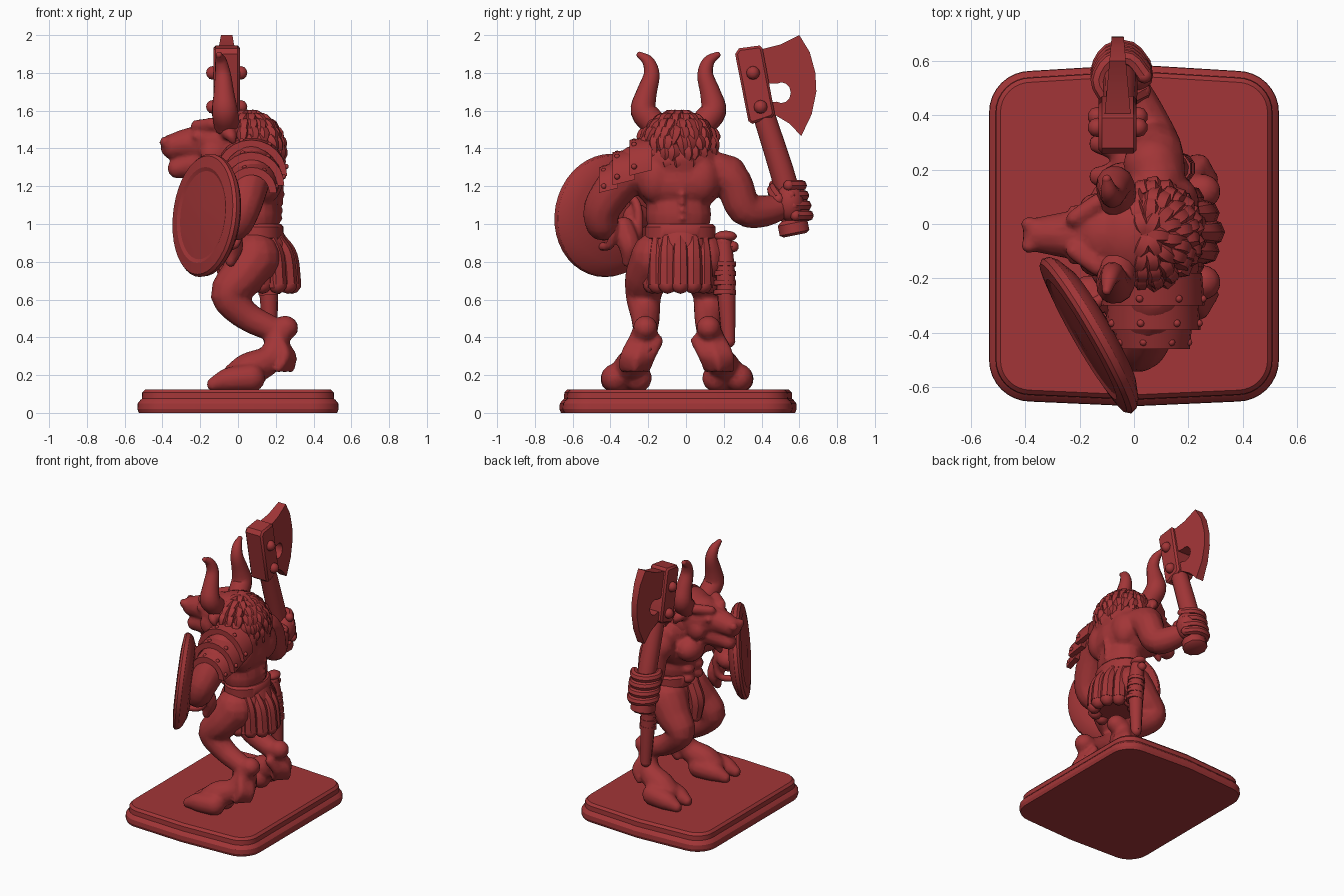
import bpy, bmesh, math, random
from mathutils import Vector, Matrix, Euler

random.seed(4)
if "Cube" in bpy.data.objects:
    bpy.data.objects.remove(bpy.data.objects["Cube"])

red = bpy.data.materials.new("dark red")
red.use_nodes = True
red.diffuse_color = (0.36, 0.036, 0.038, 1)
red.node_tree.nodes["Principled BSDF"].inputs["Base Color"].default_value = red.diffuse_color
MID = -0.04  # body's mirror plane in y


def finish(bm, name, voxel=0, ratio=1, angle=40):
    bmesh.ops.recalc_face_normals(bm, faces=bm.faces)
    me = bpy.data.meshes.new(name)
    bm.to_mesh(me)
    bm.free()
    me.materials.append(red)
    ob = bpy.data.objects.new(name, me)
    bpy.context.collection.objects.link(ob)
    bpy.ops.object.select_all(action='DESELECT')
    ob.select_set(True)
    bpy.context.view_layer.objects.active = ob
    bpy.ops.object.shade_smooth_by_angle(angle=math.radians(angle))
    if voxel:
        m = ob.modifiers.new("fuse", 'REMESH')
        m.mode, m.voxel_size, m.use_smooth_shade = 'VOXEL', voxel, True
        s = ob.modifiers.new("soften", 'SMOOTH')
        s.factor, s.iterations = 0.5, 3
        ob.modifiers.new("facets", 'DECIMATE').ratio = ratio


def loft(bm, rings):
    vs = [[bm.verts.new(p) for p in r] for r in rings]
    n = len(vs[0])
    for a, b in zip(vs, vs[1:]):
        for i in range(n):
            bm.faces.new((a[i], a[(i + 1) % n], b[(i + 1) % n], b[i]))
    caps = [bm.faces.new(vs[0][::-1]), bm.faces.new(vs[-1])]
    bm.normal_update()
    bmesh.ops.triangulate(bm, faces=caps)


def blob(bm, c, r, seg=16):
    r = (r,) * 3 if isinstance(r, (int, float)) else r
    m = Matrix.LocRotScale(Vector(c), Euler(), Vector(r))
    bmesh.ops.create_uvsphere(bm, u_segments=seg, v_segments=seg * 5 // 8, radius=1, matrix=m)


def tube(bm, pts, sides=12, steps=4, round_ends=True):
    """Smooth tapering tube through (x, y, z, radius) points."""
    p = [Vector(q) for q in pts]
    p = [2 * p[0] - p[1]] + p + [2 * p[-1] - p[-2]]
    path = []
    for a, b, c, d in zip(p, p[1:], p[2:], p[3:]):
        for k in range(steps):
            t = k / steps
            path.append(0.5 * (2 * b + (c - a) * t + (2 * a - 5 * b + 4 * c - d) * t * t
                               + (3 * b - a - 3 * c + d) * t ** 3))
    path.append(p[-2])
    rings, q, old = [], None, None
    for i, w in enumerate(path):
        t = (path[min(i + 1, len(path) - 1)] - path[max(i - 1, 0)]).to_3d().normalized()
        q = t.to_track_quat('Z', 'Y') if q is None else old.rotation_difference(t) @ q
        old = t
        rings.append([w.to_3d() + q @ Vector((math.cos(a), math.sin(a), 0)) * w.w
                      for a in (math.tau * k / sides for k in range(sides))])
    loft(bm, rings)
    if round_ends:
        for w in (path[0], path[-1]):
            blob(bm, w.to_3d(), w.w, seg=sides)


def lathe(bm, profile, c=(0, 0, 0), sx=1, sy=1, axis=(0, 0, 1), n=40):
    q = Vector(axis).to_track_quat('Z', 'Y')
    loft(bm, [[Vector(c) + q @ Vector((r * sx * math.cos(math.tau * k / n),
                                       r * sy * math.sin(math.tau * k / n), h))
               for k in range(n)] for r, h in profile])


def prism(bm, pts, x, half):
    loft(bm, [[(x + s * half(y), y, z) for y, z in pts] for s in (-1, 1)])


# Base: two-tier rounded plinth with slightly bowed sides
def plinth_ring(inset, z):
    ring = []
    for cx, cy, start in ((1, 1, 0), (-1, 1, 90), (-1, -1, 180), (1, -1, 270)):
        for k in range(9):
            a = math.radians(start + k * 11.25)
            ring.append((cx * 0.38 + (0.145 - inset) * math.cos(a),
                         cy * 0.455 - 0.045 + (0.145 - inset) * math.sin(a), z))
        if start in (0, 180):
            ring.append((0, cy * (0.62 - inset) - 0.042, z))
    return ring


bm = bmesh.new()
loft(bm, [plinth_ring(*l) for l in ((0.0, 0), (-0.008, 0.02), (-0.006, 0.05), (0.008, 0.068),
                                    (0.016, 0.075), (0.018, 0.108), (0.034, 0.125))])
finish(bm, "base", angle=25)

# Body: torso, head, arms and legs fused into one skin
bm = bmesh.new()
blob(bm, (0.11, MID, 0.84), (0.14, 0.19, 0.14))
blob(bm, (0.09, MID, 1.05), (0.135, 0.175, 0.18))
blob(bm, (0.06, MID, 1.22), (0.185, 0.235, 0.17))
blob(bm, (0.07, MID, 1.34), (0.18, 0.22, 0.15))
for s in (-1, 1):
    blob(bm, (-0.08, MID + s * 0.1, 1.22), (0.09, 0.11, 0.09))        # chest
    blob(bm, (0.15, MID + s * 0.12, 1.24), (0.09, 0.1, 0.13))         # shoulder blade
    for k in range(3):
        blob(bm, (-0.03, MID + s * 0.05, 1.11 - k * 0.07), (0.04, 0.05, 0.035))
for k in range(6):
    blob(bm, (0.228 - abs(k - 3) * 0.004, -0.02, 1.03 + k * 0.042), (0.022, 0.018, 0.02))

tube(bm, [(0.08, 0.17, 1.27, 0.11), (0.085, 0.25, 1.22, 0.1), (0.07, 0.31, 1.08, 0.092),
          (0.02, 0.42, 1.07, 0.084), (-0.02, 0.53, 1.1, 0.062)])       # axe arm
blob(bm, (0.07, 0.22, 1.26), (0.11, 0.105, 0.105))
tube(bm, [(0.07, -0.26, 1.3, 0.12), (0.055, -0.36, 1.21, 0.11), (0.02, -0.445, 1.08, 0.1),
          (-0.02, -0.44, 0.99, 0.085), (-0.09, -0.42, 1.02, 0.07)])    # shield arm

tube(bm, [(0.05, MID, 1.4, 0.17), (-0.1, MID, 1.42, 0.15)])            # neck
blob(bm, (0.0, MID, 1.48), (0.15, 0.17, 0.12))
blob(bm, (-0.13, MID, 1.44), (0.12, 0.135, 0.11))
tube(bm, [(-0.14, MID, 1.43, 0.11), (-0.26, MID, 1.425, 0.085), (-0.345, MID, 1.41, 0.068)])
tube(bm, [(-0.1, MID, 1.33, 0.1), (-0.24, MID, 1.315, 0.075), (-0.32, MID, 1.295, 0.055)])
tube(bm, [(-0.22, MID, 1.27, 0.045), (-0.25, MID, 1.21, 0.02)])        # beard
for s in (-1, 1):
    tube(bm, [(-0.13, MID + s * 0.12, 1.53, 0.035), (-0.22, MID + s * 0.06, 1.52, 0.032)])
    blob(bm, (-0.22, MID + s * 0.09, 1.465), 0.022)                    # eye
    blob(bm, (-0.385, MID + s * 0.04, 1.435), (0.032, 0.028, 0.03))    # nostril
    blob(bm, (-0.13, MID + s * 0.11, 1.37), (0.07, 0.045, 0.07))       # cheek
    tube(bm, [(-0.06, MID + s * 0.14, 1.49, 0.04), (-0.04, MID + s * 0.19, 1.47, 0.035),
              (-0.02, MID + s * 0.2, 1.43, 0.015)])                    # ear

for y, out in ((-0.215, -1), (0.12, 1)):
    tube(bm, [(0.09, y * 0.72, 0.82, 0.14), (0.02, y * 0.95, 0.72, 0.12),
              (-0.05, y + out * 0.01, 0.62, 0.096), (0.05, y, 0.51, 0.078), (0.19, y, 0.44, 0.067)])
    blob(bm, (0.25, y, 0.45), (0.07, 0.066, 0.065))                    # hock
    tube(bm, [(0.22, y, 0.44, 0.067), (0.2, y + out * 0.035, 0.35, 0.066),
              (0.16, y + out * 0.06, 0.28, 0.078), (0.06, y + out * 0.085, 0.23, 0.092),
              (0.0, y + out * 0.095, 0.19, 0.086)])
    for s in (-1, 1):                                                  # cloven hoof
        tube(bm, [(0.07, y + out * 0.1 + s * 0.06, 0.185, 0.076),
                  (-0.05, y + out * 0.11 + s * 0.062, 0.175, 0.066),
                  (-0.13, y + out * 0.115 + s * 0.06, 0.152, 0.038)])
    for k in range(5):                                                 # shaggy fetlock
        d = (k - 2) * 0.032
        tube(bm, [(0.22, y + d, 0.38, 0.033), (0.28 - abs(d) * 0.5, y + d + out * 0.04, 0.3, 0.032),
                  (0.28 - abs(d), y + d + out * 0.055, 0.23, 0.02)], 8)
finish(bm, "body", 0.013, 0.35)


# Mane: a core with rows of drooping locks over the head and neck
def mane_point(lat, lon, grow):
    a, b = math.radians(lat), math.radians(lon)
    return Vector((0.045 + 0.19 * grow * math.cos(a) * math.cos(b),
                   MID + 0.195 * grow * math.cos(a) * math.sin(b), 1.39 + 0.195 * grow * math.sin(a)))


bm = bmesh.new()
blob(bm, mane_point(0, 0, 0), (0.185, 0.185, 0.19), 24)
for row, lat in enumerate(range(78, -36, -16)):
    reach = (110, 105, 100, 95, 80, 60, 38, 16)[row]
    count = (5, 8, 11, 12, 11, 8, 5, 3)[row]
    for k in range(count):
        lon = -reach + 2 * reach * k / (count - 1) + random.uniform(-5, 5)
        tube(bm, [(*mane_point(lat + 9, lon, 0.92), 0.03),
                  (*mane_point(lat - 4, lon + 3, 0.975), 0.035),
                  (*mane_point(lat - 26, lon + random.uniform(-9, 9), 1.02), 0.006)], 6, 3, False)
finish(bm, "mane")

# Horns
bm = bmesh.new()
for s in (-1, 1):
    tube(bm, [(-0.06, MID + s * 0.13, 1.53, 0.07), (-0.07, MID + s * 0.185, 1.6, 0.07),
              (-0.075, MID + s * 0.17, 1.69, 0.056), (-0.08, MID + s * 0.142, 1.79, 0.043),
              (-0.09, MID + s * 0.16, 1.86, 0.032), (-0.1, MID + s * 0.205, 1.895, 0.017)])
finish(bm, "horns")

# Belt, kilt and hanging lappets
bm = bmesh.new()
lathe(bm, [(0.95, 0.91), (1.04, 0.925), (1.04, 0.985), (0.95, 1.0)], (0.1, -0.03, 0), 0.135, 0.18)
finish(bm, "belt")
bm = bmesh.new()
lathe(bm, [(0.9, 0.96), (1.15, 0.9), (1.25, 0.78), (1.3, 0.66)], (0.135, -0.03, 0), 0.115, 0.135)
for a in range(-108, 109, 27):
    c, s = math.cos(math.radians(a)), math.sin(math.radians(a))
    tube(bm, [(0.1 + r * c, -0.03 + w * s, z, t) for r, w, z, t in
              ((0.12, 0.145, 0.92, 0.035), (0.17, 0.15, 0.83, 0.046), (0.185, 0.15, 0.68, 0.05))], 8)
tube(bm, [(-0.02, MID, 0.92, 0.05), (-0.06, MID, 0.8, 0.055), (-0.05, MID, 0.68, 0.045)], 8)
finish(bm, "kilt")

# Sheathed knife on the hip
bm = bmesh.new()
tube(bm, [(0.14, 0.2, 0.9, 0.045), (0.16, 0.21, 0.7, 0.052), (0.17, 0.225, 0.38, 0.036)], 10)
for k in range(4):
    tube(bm, [(0.15 + k * 0.005, 0.205, 0.8 - k * 0.05, 0.06),
              (0.152 + k * 0.005, 0.205, 0.775 - k * 0.05, 0.06)], 10, 1, False)
tube(bm, [(0.14, 0.16, 0.88, 0.03), (0.14, 0.25, 0.88, 0.03)], 8)
blob(bm, (0.14, 0.21, 0.935), (0.045, 0.06, 0.03))
finish(bm, "sheathed_knife")

# Round shield with raised rim and dished face
bm = bmesh.new()
facing = Vector((-0.865, -0.5, 0.1)).normalized()
centre = Vector((-0.17, -0.41, 1.045))
lathe(bm, [(0.12, -0.08), (0.24, -0.065), (0.3, -0.04), (0.322, -0.02), (0.328, 0.005),
           (0.315, 0.02), (0.255, 0.028), (0.235, 0.02), (0.2, 0.022), (0.05, 0.03)],
      centre, axis=facing)
finish(bm, "shield", angle=25)

# Shield grip: two bands over the forearm, plus the hand and hanging cloth behind the shield
bm = bmesh.new()
across = facing.cross(Vector((0, 0, 1))).normalized()
for side in (-0.07, 0.09):
    tube(bm, [(*(centre + across * side - facing * depth + Vector((0, 0, dz))), 0.024)
              for depth, dz in ((0.04, -0.16), (0.14, -0.14), (0.17, -0.03), (0.14, 0.08), (0.04, 0.11))], 8)
blob(bm, centre - facing * 0.08 + across * 0.12, (0.08, 0.08, 0.07))
tube(bm, [(-0.05, -0.33, 0.98, 0.06), (-0.03, -0.3, 0.88, 0.06), (-0.04, -0.31, 0.8, 0.03)], 8)
finish(bm, "shield_grip", 0.012, 0.5)

# Riveted shoulder plates
bm = bmesh.new()
for y0, y1, r0, r1, z in ((-0.18, -0.3, 0.18, 0.19, 1.285), (-0.27, -0.39, 0.165, 0.175, 1.235),
                          (-0.36, -0.46, 0.145, 0.135, 1.19)):
    arc = [math.radians(a) for a in range(0, 196, 15)]
    drop = lambda y: z - 0.25 * (y0 - y)
    loft(bm, [[(0.07 + (r + t) * math.cos(a), y, drop(y) + (r + t) * math.sin(a))
               for t, seq in ((0, arc), (-0.04, arc[::-1])) for a in seq]
              for y, r in ((y0, r0), (y1, r1))])
    for a in arc[1:-1:3]:
        blob(bm, (0.07 + r1 * math.cos(a), y1 + 0.025, drop(y1) + r1 * math.sin(a)), 0.015, seg=8)
finish(bm, "shoulder_plates")

# Axe: shaft, socket block, blade and rivets
AX = -0.05
bm = bmesh.new()
tube(bm, [(AX, 0.575, 0.96, 0.055), (AX, 0.53, 1.2, 0.064), (AX, 0.405, 1.6, 0.058)], 12, 4, False)
lathe(bm, [(0.065, -0.025), (0.084, -0.012), (0.084, 0.04), (0.06, 0.06)], (AX, 0.572, 0.965),
      axis=(0, -0.2, 1), n=10)
finish(bm, "axe_shaft")
bm = bmesh.new()
prism(bm, [(0.26, 1.9), (0.28, 1.93), (0.39, 1.945), (0.405, 1.93), (0.47, 1.585), (0.455, 1.565),
           (0.35, 1.53), (0.33, 1.545)], AX - 0.01, lambda y: 0.07)
bmesh.ops.bevel(bm, geom=[e for e in bm.edges if len(e.link_faces) == 2 and e.calc_face_angle() > 1],
                offset=0.012, segments=1, affect='EDGES')
for y, z in ((0.355, 1.8), (0.395, 1.62)):
    for s in (-1, 1):
        blob(bm, (AX - 0.01 + s * 0.075, y, z), 0.036, seg=10)
finish(bm, "axe_socket")
bm = bmesh.new()
hole = [(0.505 + 0.05 * math.cos(math.radians(a)), 1.695 + 0.055 * math.sin(math.radians(a)))
        for a in range(-120, 121, 30)]
prism(bm, [(0.38, 1.92), (0.5, 1.95), (0.6, 2.0), (0.655, 1.91), (0.685, 1.8), (0.69, 1.7),
           (0.665, 1.58), (0.61, 1.465), (0.55, 1.53), (0.45, 1.59), (0.45, 1.645)]
      + hole + [(0.43, 1.745)], AX - 0.01, lambda y: 0.05 - 0.09 * (y - 0.38))
finish(bm, "axe_blade")

# Fist wrapped around the shaft
bm = bmesh.new()
blob(bm, (0.0, 0.55, 1.115), (0.07, 0.075, 0.1))
for k in range(4):
    z = 1.045 + k * 0.053
    y = 0.565 - k * 0.012
    tube(bm, [(AX + r * math.cos(math.radians(a)), y + r * math.sin(math.radians(a)), z, 0.03)
              for a, r in ((10, 0.09), (65, 0.085), (120, 0.08), (180, 0.08), (230, 0.08))], 8, 3)
tube(bm, [(0.03, 0.49, 1.13, 0.035), (-0.04, 0.46, 1.18, 0.032), (-0.1, 0.49, 1.2, 0.026)], 8)
finish(bm, "fist")
